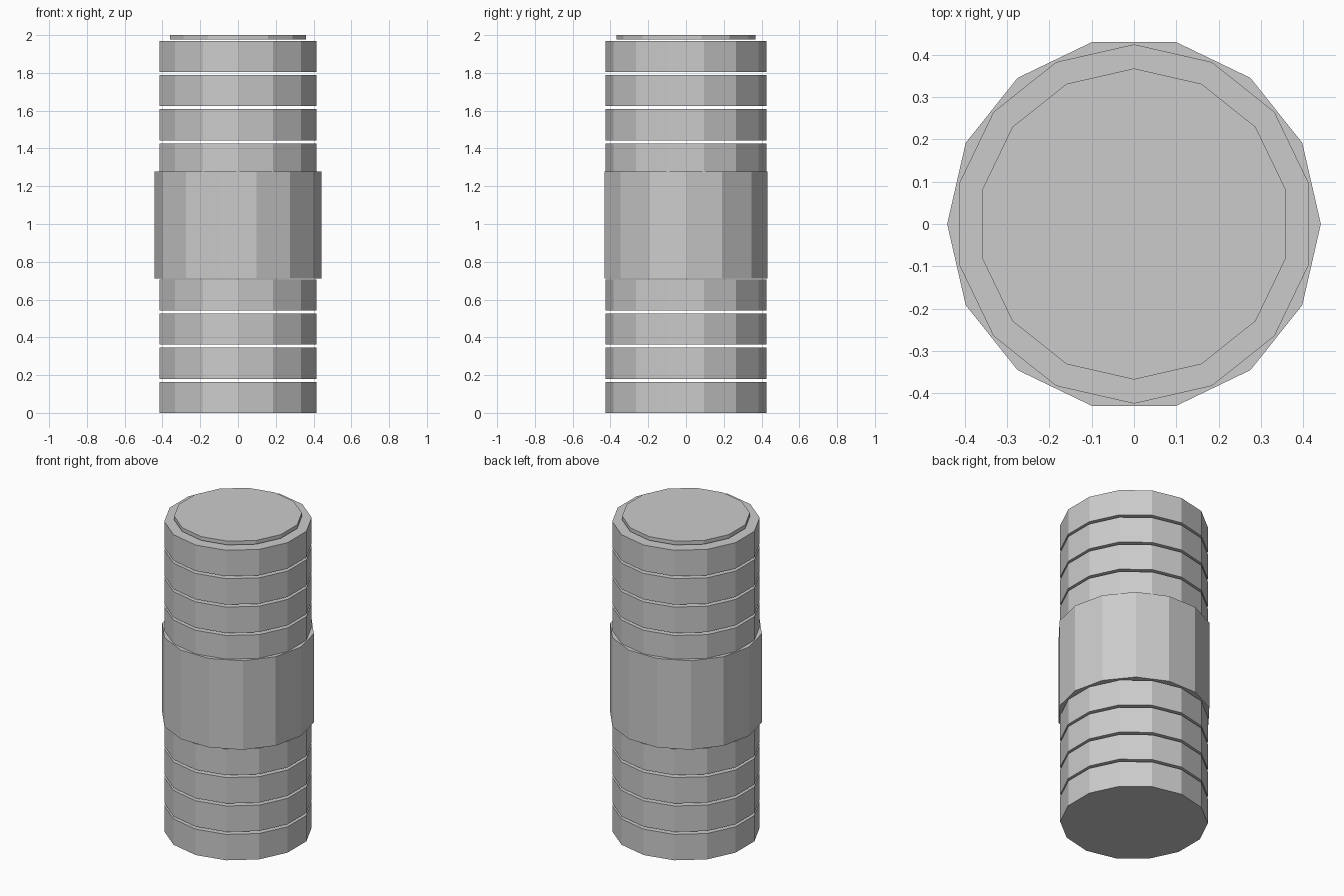
import bpy
from math import pi

if "Cube" in bpy.data.objects:
    bpy.data.objects.remove(bpy.data.objects["Cube"])

SIDES = 14
PITCH = 0.1804      # spacing between neighbouring discs
THICK = 0.1645      # disc thickness


def prism(name, radius, z0, z1, turn):
    """Flat-shaded 14-sided cylinder from z0 to z1; turn is its rotation about z."""
    bpy.ops.mesh.primitive_cylinder_add(
        vertices=SIDES, radius=radius, depth=z1 - z0,
        location=(0, 0, (z0 + z1) / 2), rotation=(0, 0, turn))
    ob = bpy.context.object
    ob.name = name
    return ob


# Stacked discs, separated by thin gaps: four below the sleeve, four above
for i in (0, 1, 2, 3, 7, 8, 9, 10):
    prism(f"disc_{i + 1}", 0.425, i * PITCH, i * PITCH + THICK, 0)

# Wider middle sleeve, turned so its corners lie on the x axis
prism("middle_sleeve", 0.442, 0.712, 1.277, pi / 2)

# Thin cap floating just above the top disc
prism("top_cap", 0.368, 1.976, 2.0, 0)
